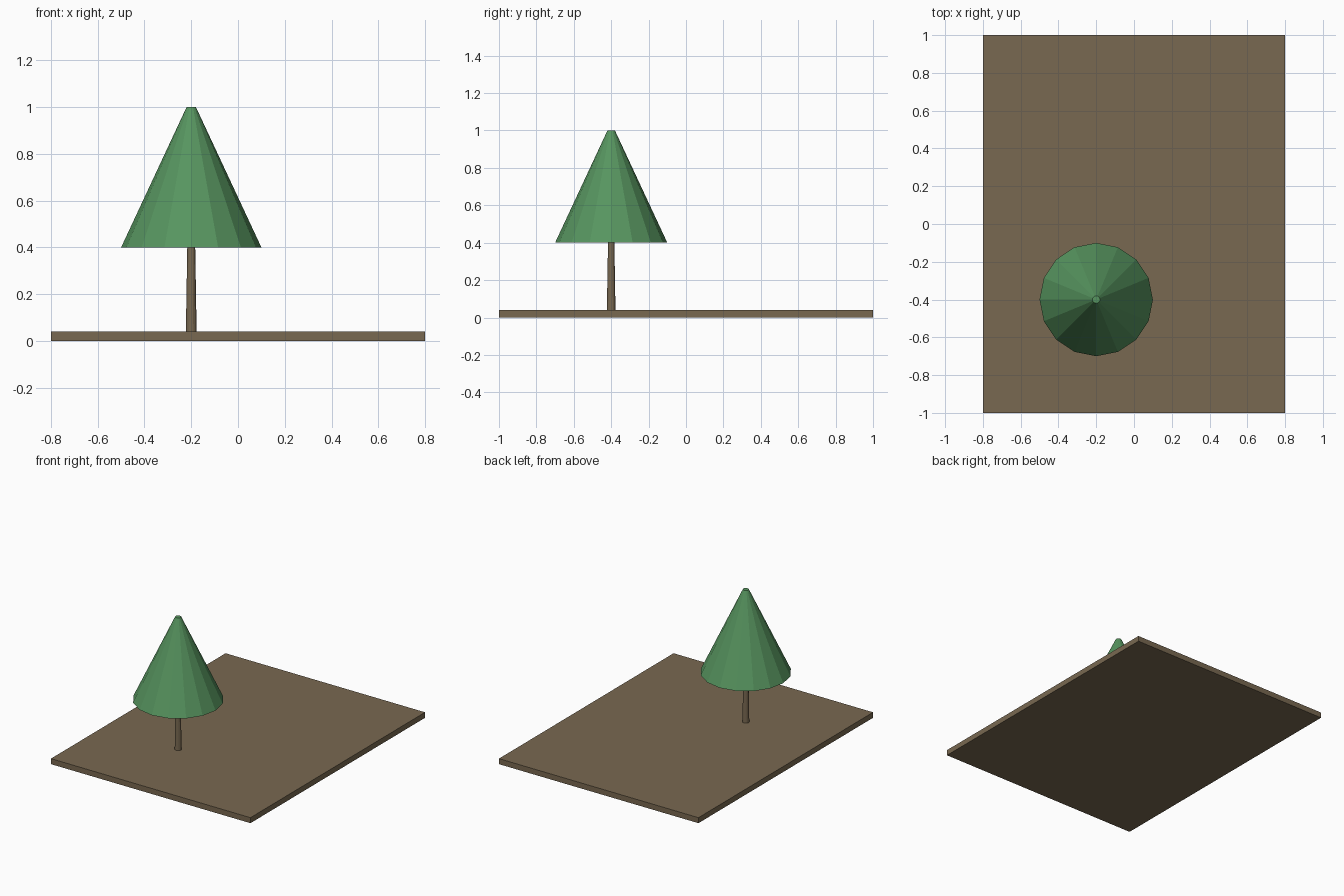
import bpy

if "Cube" in bpy.data.objects:
    bpy.data.objects.remove(bpy.data.objects["Cube"])


def material(name, rgb):
    mat = bpy.data.materials.new(name)
    mat.diffuse_color = (*rgb, 1.0)
    mat.use_nodes = True
    mat.node_tree.nodes["Principled BSDF"].inputs["Base Color"].default_value = mat.diffuse_color
    return mat


def frustum(name, r_low, r_high, z_low, z_high, mat):
    """Flat-sided tapered cylinder standing at the tree position."""
    bpy.ops.mesh.primitive_cone_add(
        vertices=16, radius1=r_low, radius2=r_high, depth=z_high - z_low,
        location=(TREE_X, TREE_Y, (z_low + z_high) / 2))
    obj = bpy.context.object
    obj.name = name
    obj.data.materials.append(mat)
    return obj


TREE_X, TREE_Y = -0.2, -0.4
BASE_HEIGHT = 0.04

brown = material("earth brown", (0.19, 0.14, 0.082))
green = material("leaf green", (0.095, 0.30, 0.115))

# Ground slab
bpy.ops.mesh.primitive_cube_add(size=1, location=(0, 0, BASE_HEIGHT / 2))
slab = bpy.context.object
slab.name = "ground_slab"
slab.scale = (1.6, 2.0, BASE_HEIGHT)
bpy.ops.object.transform_apply(location=False, rotation=False, scale=True)
slab.data.materials.append(brown)

# Tapered trunk and conical foliage
frustum("trunk", 0.023, 0.017, BASE_HEIGHT, 0.4, brown)
frustum("foliage", 0.3, 0.02, 0.4, 1.0, green)
